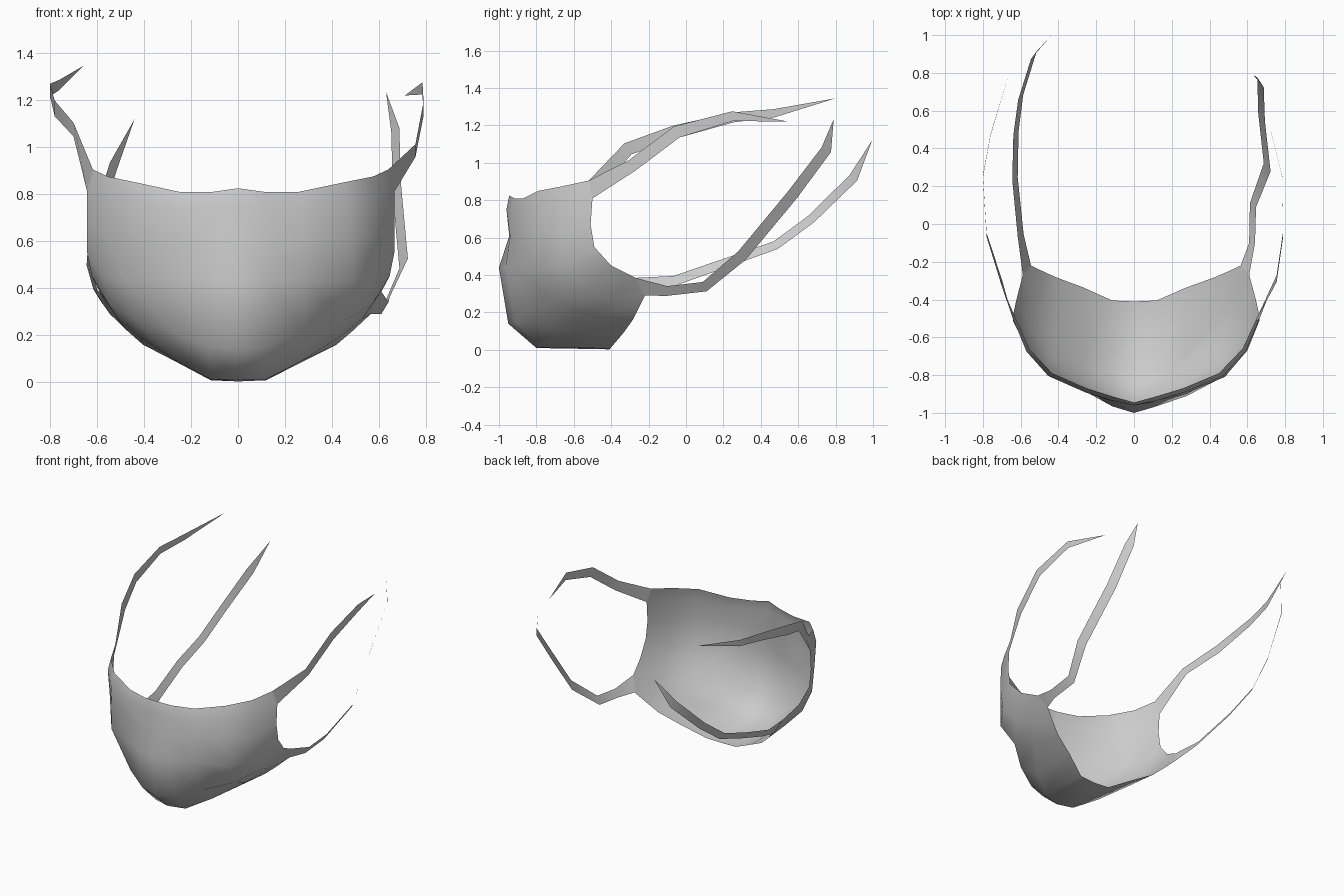
import bpy, bmesh
from mathutils import Vector

if "Cube" in bpy.data.objects:
    bpy.data.objects.remove(bpy.data.objects["Cube"])

# Vertical profiles of one half, centre line to cheek edge, each from top hem to rear chin hem
PROFILES = [
    [(0, -.945, .825), (0, -.96, .75), (0, -.945, .61), (0, -1, .44), (0, -.95, .14), (0, -.8, .01), (0, -.41, .003)],
    [(.11, -.915, .81), (.12, -.935, .74), (.12, -.94, .61), (.12, -.965, .44), (.13, -.91, .15), (.12, -.77, .012), (.12, -.405, .008)],
    [(.26, -.87, .81), (.27, -.89, .74), (.28, -.895, .61), (.28, -.91, .44), (.28, -.84, .21), (.27, -.68, .09), (.28, -.335, .09)],
    [(.45, -.79, .85), (.47, -.805, .77), (.48, -.81, .61), (.49, -.80, .43), (.45, -.7, .26), (.43, -.52, .19), (.42, -.285, .16)],
]
CHEEK = [
    [(.575, -.66, .875), (.59, -.675, .79), (.60, -.67, .62), (.595, -.65, .45), (.57, -.54, .33), (.53, -.4, .27), (.49, -.255, .22)],
    [(.64, -.52, .905), (.665, -.5, .81), (.665, -.51, .67), (.665, -.49, .55), (.645, -.4, .45), (.61, -.27, .385), (.565, -.22, .29)],
]
HALF = PROFILES + CHEEK
LEFT_SCALE = .965       # the left half is slightly narrower


def make_object(name, bm):
    mesh = bpy.data.meshes.new(name)
    bm.to_mesh(mesh)
    bm.free()
    for p in mesh.polygons:
        p.use_smooth = True
    obj = bpy.data.objects.new(name, mesh)
    bpy.context.collection.objects.link(obj)
    return obj


def mirrored(column):
    """Left-side copy of a profile; the left front is pressed in a little below the hem."""
    inner = .2 < column[0][0] < .6
    return [(-x * LEFT_SCALE, y + (.03 if inner and j in (2, 3) else 0), z)
            for j, (x, y, z) in enumerate(column)]


def strap(name, start, path, tilt):
    """Flat ribbon from a mask edge (upper, lower) along x, y, z, half width; ends in a point."""
    bm = bmesh.new()
    pts = [Vector(p[:3]) for p in path]
    right = pts[0].x > 0
    pairs = [tuple(bm.verts.new(p) for p in start)]
    origin = (Vector(start[0]) + Vector(start[1])) / 2
    for i, p in enumerate(pts[:-1]):
        before = pts[i - 1] if i else origin
        t = (p - before).normalized() + (pts[i + 1] - p).normalized()
        n = Vector((0, -t.z, t.y)).normalized() * path[i][3]
        n.x = tilt * path[i][3] * (1 if right else -1)
        pairs.append((bm.verts.new(p + n), bm.verts.new(p - n)))
    tip = bm.verts.new(pts[-1])

    def face(vs):
        bm.faces.new(vs if right else vs[::-1])
    for a, b in zip(pairs, pairs[1:]):
        face([a[0], a[1], b[1], b[0]])
    face([pairs[-1][0], pairs[-1][1], tip])
    make_object(name, bm)


# Mask shell: loft through the profiles from left cheek to right cheek
columns = [mirrored(col) for col in HALF[:0:-1]] + HALF
bm = bmesh.new()
grid = [[bm.verts.new(p) for p in col] for col in columns]
for a, b in zip(grid, grid[1:]):
    for j in range(len(a) - 1):
        bm.faces.new((a[j], a[j + 1], b[j + 1], b[j]))
make_object("mask_shell", bm)

# Ear straps, two per side, continuing the cheek edge
right_edge, left_edge = columns[-1], columns[0]
strap("upper_strap_right", right_edge[0:2], [
    (.755, -.29, .985, .033), (.79, -.05, 1.165, .033), (.785, .25, 1.25, .026), (.71, .55, 1.22, 0)], 0)
strap("upper_strap_left", left_edge[0:2], [
    (-.7, -.31, 1.075, .035), (-.78, -.06, 1.165, .035), (-.8, .25, 1.243, .027),
    (-.76, .47, 1.265, .022), (-.66, .8, 1.345, 0)], 0)
strap("lower_strap_right", right_edge[5:7], [
    (.625, -.1, .315, .026), (.63, .1, .338, .027), (.705, .3, .505, .03),
    (.675, .57, .83, .03), (.67, .75, 1.07, .028), (.63, .79, 1.235, 0)], .6)
strap("lower_strap_left", left_edge[5:7], [
    (-.6, -.06, .37, .026), (-.63, .24, .475, .024), (-.625, .48, .56, .023),
    (-.6, .67, .70, .023), (-.53, .895, .92, .025), (-.44, .995, 1.12, 0)], .6)
